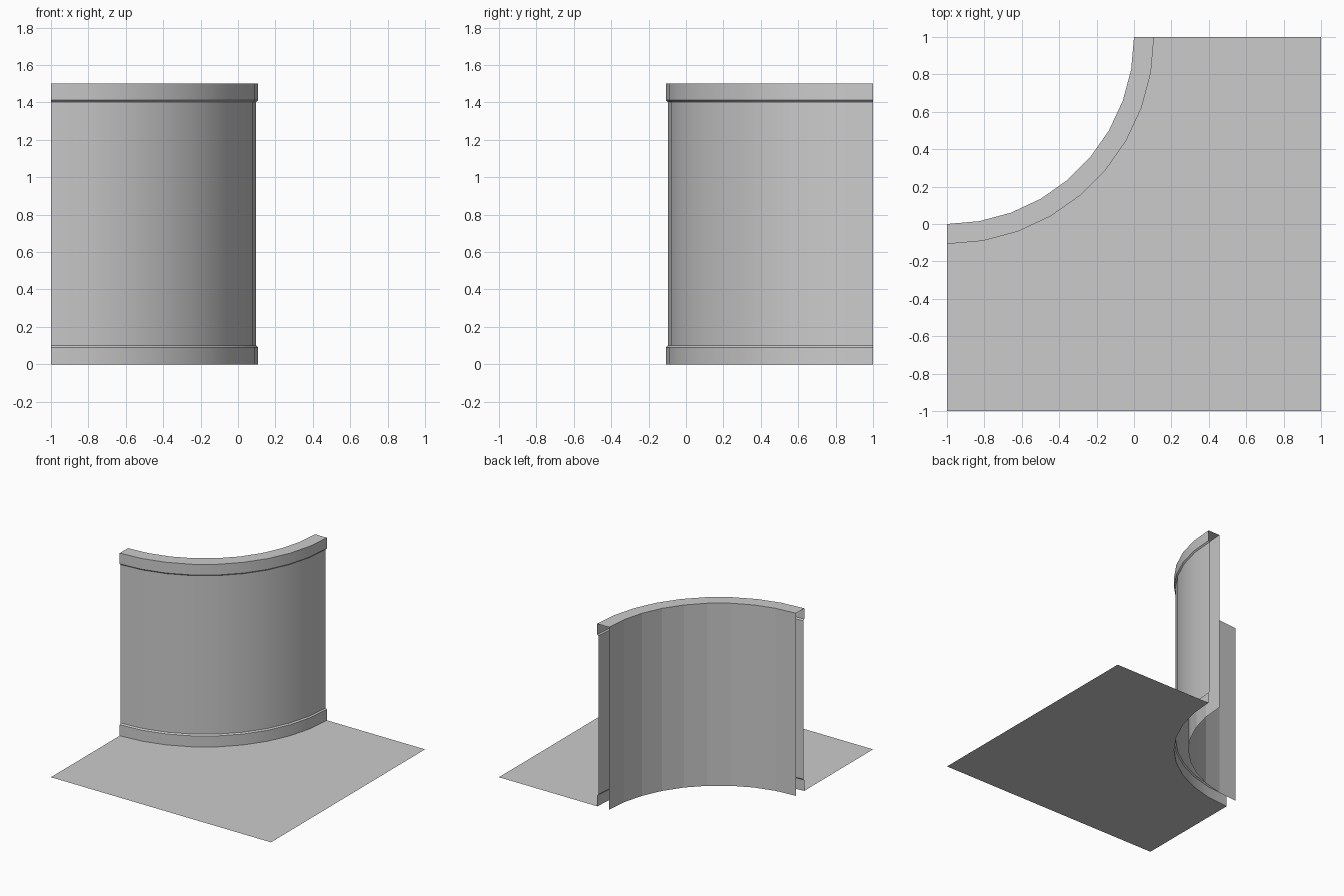
import bpy
import bmesh
from math import radians, cos, sin

if "Cube" in bpy.data.objects:
    bpy.data.objects.remove(bpy.data.objects["Cube"])

CX, CY = -1.0, 1.0      # centre of the quarter circle
SEGS = 9                # 10 degree facets
R_IN, R_WALL, R_TRIM = 1.0, 1.097, 1.107
HEIGHT = 1.5


def arc_point(r, z, i):
    a = radians(-90 + 90 * i / SEGS)
    return (CX + r * cos(a), CY + r * sin(a), z)


def finish(name, bm, smooth=False):
    mesh = bpy.data.meshes.new(name)
    bm.to_mesh(mesh)
    bm.free()
    obj = bpy.data.objects.new(name, mesh)
    bpy.context.collection.objects.link(obj)
    if smooth:
        bpy.ops.object.select_all(action='DESELECT')
        obj.select_set(True)
        bpy.context.view_layer.objects.active = obj
        bpy.ops.object.shade_smooth_by_angle(angle=radians(25))
    return obj


def sweep(name, profile, smooth=False):
    """Sweep an open (radius, z) profile round the quarter circle."""
    bm = bmesh.new()
    rows = [[bm.verts.new(arc_point(r, z, i)) for r, z in profile]
            for i in range(SEGS + 1)]
    for a, b in zip(rows, rows[1:]):
        for j in range(len(profile) - 1):
            bm.faces.new((a[j], b[j], b[j + 1], a[j + 1]))
    return finish(name, bm, smooth)


# Outer wall sheet with chamfered skirting, top trim and flat top
sweep("outer_wall_with_trim", [
    (R_TRIM, 0), (R_TRIM, 0.09), (R_WALL, 0.1),
    (R_WALL, 1.402), (R_TRIM, 1.412), (R_TRIM, HEIGHT), (R_IN, HEIGHT)],
    smooth=True)

# Inner concave wall sheet (ends and underside of the wall stay open)
sweep("inner_wall", [(R_IN, HEIGHT), (R_IN, 0)])

# Floor with the round corner cut away, stopping at the skirting
bm = bmesh.new()
outline = [(-1, -1, 0), (1, -1, 0), (1, 1, 0)]
outline += [arc_point(R_TRIM, 0, i) for i in range(SEGS, -1, -1)]
bm.faces.new([bm.verts.new(p) for p in outline])
bmesh.ops.triangulate(bm, faces=bm.faces[:])
finish("floor", bm)
